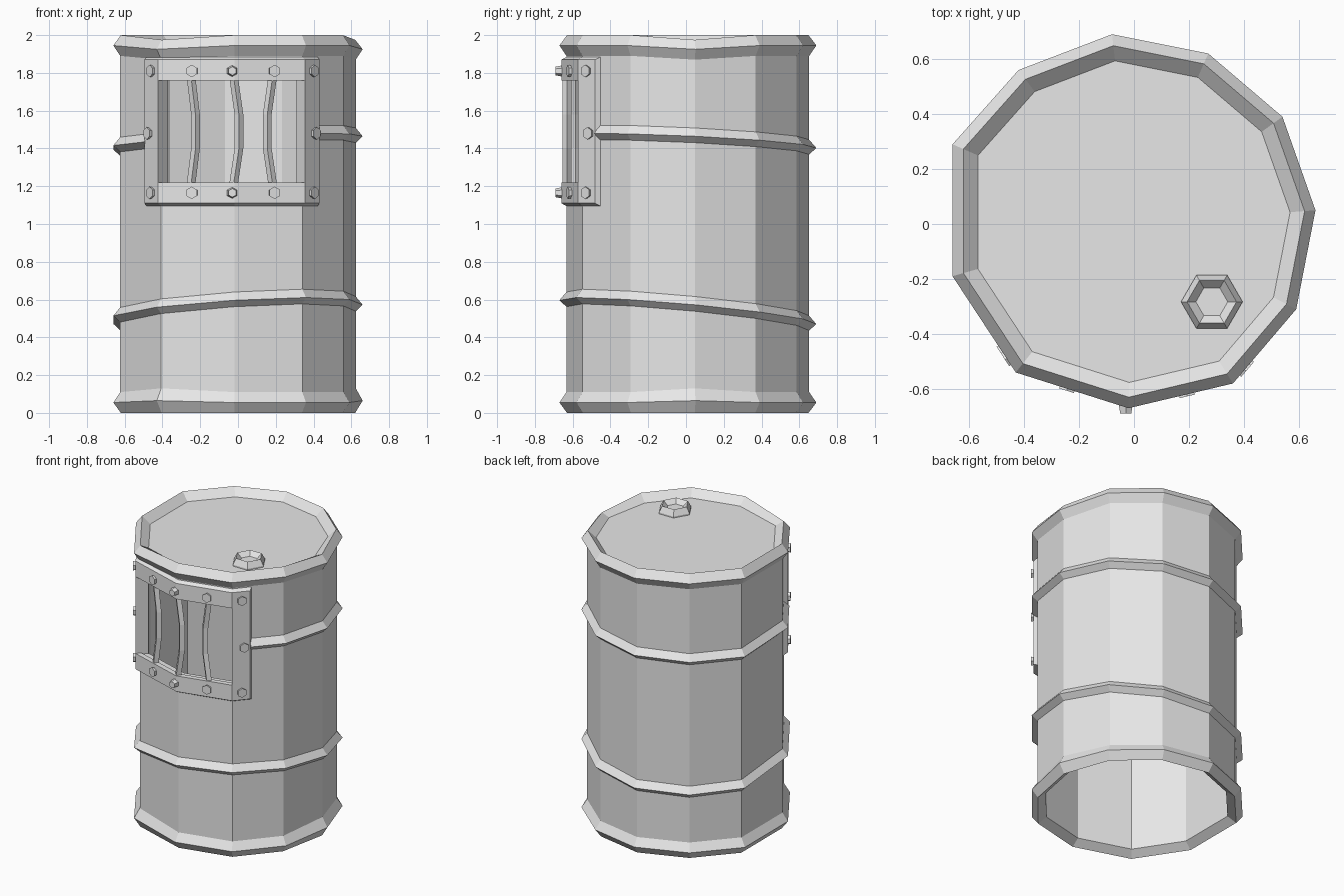
import bpy
import bmesh
import math
from mathutils import Vector

if "Cube" in bpy.data.objects:
    bpy.data.objects.remove(bpy.data.objects["Cube"], do_unlink=True)

steel = bpy.data.materials.new("grey steel")
steel.use_nodes = True
steel.diffuse_color = (0.8, 0.8, 0.8, 1)
steel.node_tree.nodes["Principled BSDF"].inputs["Base Color"].default_value = (0.8, 0.8, 0.8, 1)

# Uneven eleven-sided outline, clockwise from the back
OUTLINE = [Vector(p) for p in (
    (-0.08, 0.69), (0.27, 0.62), (0.54, 0.39), (0.66, 0.05), (0.59, -0.31), (0.36, -0.58),
    (-0.02, -0.67), (-0.43, -0.54), (-0.66, -0.19), (-0.66, 0.29), (-0.42, 0.56))]
DENTED = (3, 7)
WALL = 0.945


def finish(name, bm):
    bmesh.ops.recalc_face_normals(bm, faces=bm.faces)
    mesh = bpy.data.meshes.new(name)
    bm.to_mesh(mesh)
    bm.free()
    mesh.materials.append(steel)
    obj = bpy.data.objects.new(name, mesh)
    bpy.context.collection.objects.link(obj)
    return obj


def shell(name, front, back, closed, holes=()):
    """Thick sheet from two grids of points [row][column], with open cells."""
    bm = bmesh.new()
    rows, cols = len(front), len(front[0])
    grids = [[[bm.verts.new(p) for p in row] for row in g] for g in (front, back)]
    cells = {(r, c) for r in range(rows - 1) for c in range(cols if closed else cols - 1)} - set(holes)
    wrap = lambda c: c % cols
    for r, c in cells:
        ring = [(r, c), (r, wrap(c + 1)), (r + 1, wrap(c + 1)), (r + 1, c)]
        for g in grids:
            bm.faces.new([g[i][j] for i, j in ring])
        neighbours = [(r - 1, c), (r, wrap(c + 1) if closed else c + 1),
                      (r + 1, c), (r, wrap(c - 1) if closed else c - 1)]
        for k, other in enumerate(neighbours):
            if other not in cells:
                (a, b), (d, e) = ring[k], ring[(k + 1) % 4]
                bm.faces.new([grids[0][a][b], grids[0][d][e], grids[1][d][e], grids[1][a][b]])
    return finish(name, bm)


def loop(path, scale, z, dent=0):
    return [Vector((p.x * scale, p.y * scale, z + (dent if i in DENTED else 0)))
            for i, p in enumerate(path)]


# Barrel body with both rims and the window opening
profile = [(0.94, 0, 0), (1, 0.055, 0.01), (WALL, 0.11, 0.02), (WALL, 1.21, 0), (WALL, 1.77, 0),
           (WALL, 1.89, -0.02), (1, 1.945, -0.02), (0.94, 2.0, -0.025)]
outer = [loop(OUTLINE, s, z, d) for s, z, d in profile]
inner = [loop(OUTLINE, 0.86, min(max(z, 0.04), 1.95)) for s, z, d in profile]
shell("barrel_body", outer, inner, True, [(3, 5), (3, 6)])

# Lid
bm = bmesh.new()
top = bm.faces.new([bm.verts.new(p) for p in loop(OUTLINE, 0.862, 1.95)])
lid = bmesh.ops.extrude_face_region(bm, geom=[top])
bmesh.ops.translate(bm, vec=(0, 0, -0.03), verts=[v for v in lid["geom"] if isinstance(v, bmesh.types.BMVert)])
finish("lid", bm)

# Hexagonal filler cap with a sunken centre
bm = bmesh.new()
rings = []
for radius, z in ((0.112, 1.945), (0.112, 1.96), (0.09, 2.0), (0.058, 1.97)):
    rings.append([bm.verts.new((0.283 + radius * math.cos(k * math.pi / 3),
                                -0.283 + radius * math.sin(k * math.pi / 3), z)) for k in range(6)])
for a, b in zip(rings, rings[1:]):
    for k in range(6):
        bm.faces.new([a[k], a[(k + 1) % 6], b[(k + 1) % 6], b[k]])
bm.faces.new(rings[-1])
bm.faces.new(rings[0])
finish("filler_cap", bm)


# Slanted hoops; the upper one stops at the window frame
def hoop(name, path, height, tilt_x, tilt_y, closed):
    def ring(scale, dz):
        return [Vector((p.x * scale, p.y * scale, height + tilt_x * p.x + tilt_y * p.y + dz)) for p in path]
    levels = ((0.94, -0.045), (1, -0.008), (0.94, 0.04))
    shell(name, [ring(s, dz) for s, dz in levels], [ring(0.93, dz) for s, dz in levels], closed)


hoop("lower_hoop", OUTLINE, 0.545, 0.06, -0.09, True)
upper_path = ([OUTLINE[7].lerp(OUTLINE[8], 0.3)] + OUTLINE[8:] + OUTLINE[:5]
              + [OUTLINE[5].lerp(OUTLINE[4], 0.35)])
hoop("upper_hoop", upper_path, 1.445, 0.045, -0.045, False)

# Window frame wrapped around the front, with chamfered outer edge
frame_back = [OUTLINE[5].lerp(OUTLINE[4], 0.39), *OUTLINE[5:8], OUTLINE[7].lerp(OUTLINE[8], 0.37)]
frame_front = [OUTLINE[5].lerp(OUTLINE[4], 0.34), *OUTLINE[5:8], OUTLINE[7].lerp(OUTLINE[8], 0.32)]
shell("window_frame",
      [loop(frame_front, 0.985, z) for z in (1.11, 1.22, 1.76, 1.87)],
      [loop(frame_back, 0.93, z) for z in (1.09, 1.22, 1.76, 1.89)],
      False, [(1, 1), (1, 2)])


def on_front(x, scale):
    """Point and outward direction on the front of the scaled outline."""
    for a, b in zip(OUTLINE[4:], OUTLINE[5:9]):
        a, b = a * scale, b * scale
        if b.x <= x <= a.x:
            p = a.lerp(b, (a.x - x) / (a.x - b.x))
            d = b - a
            return Vector((p.x, p.y, 0)), Vector((d.y, -d.x, 0)).normalized()


# Bent window bars
for side, x, bend in (("right", -0.25, 0.025), ("middle", -0.025, 0.03), ("left", 0.185, -0.03)):
    base, _ = on_front(x, 0.945)
    path = [(0, 1.2), (bend, 1.4), (bend, 1.58), (0, 1.79)]

    def ring(level, width):
        dx, z = level
        return [base + Vector((dx + width * sx, width * sy, z))
                for sx, sy in ((1, 0), (0, 1), (-1, 0), (0, -1))]
    bm = bmesh.new()
    sections = [[bm.verts.new(p) for p in ring(level, 0.023)] for level in path]
    for a, b in zip(sections, sections[1:]):
        for k in range(4):
            bm.faces.new([a[k], a[(k + 1) % 4], b[(k + 1) % 4], b[k]])
    bm.faces.new(sections[0])
    bm.faces.new(sections[-1])
    finish(side + "_window_bar", bm)

# Hexagonal bolts around the frame
columns = (-0.455, -0.24, -0.03, 0.19, 0.395)
spots = [(x, z) for x in columns for z in (1.165, 1.81)] + [(-0.47, 1.48), (0.405, 1.48)]
for number, (x, z) in enumerate(spots, 1):
    point, normal = on_front(x, 0.985)
    if x == columns[2]:
        normal = Vector((0, -1, 0))
    bm = bmesh.new()
    bmesh.ops.create_cone(bm, cap_ends=True, segments=6, radius1=0.033, radius2=0.023, depth=0.05)
    bolt = finish(f"frame_bolt_{number}", bm)
    bolt.rotation_euler = normal.to_track_quat("Z", "Y").to_euler()
    bolt.location = point + normal * 0.008 + Vector((0, 0, z))
